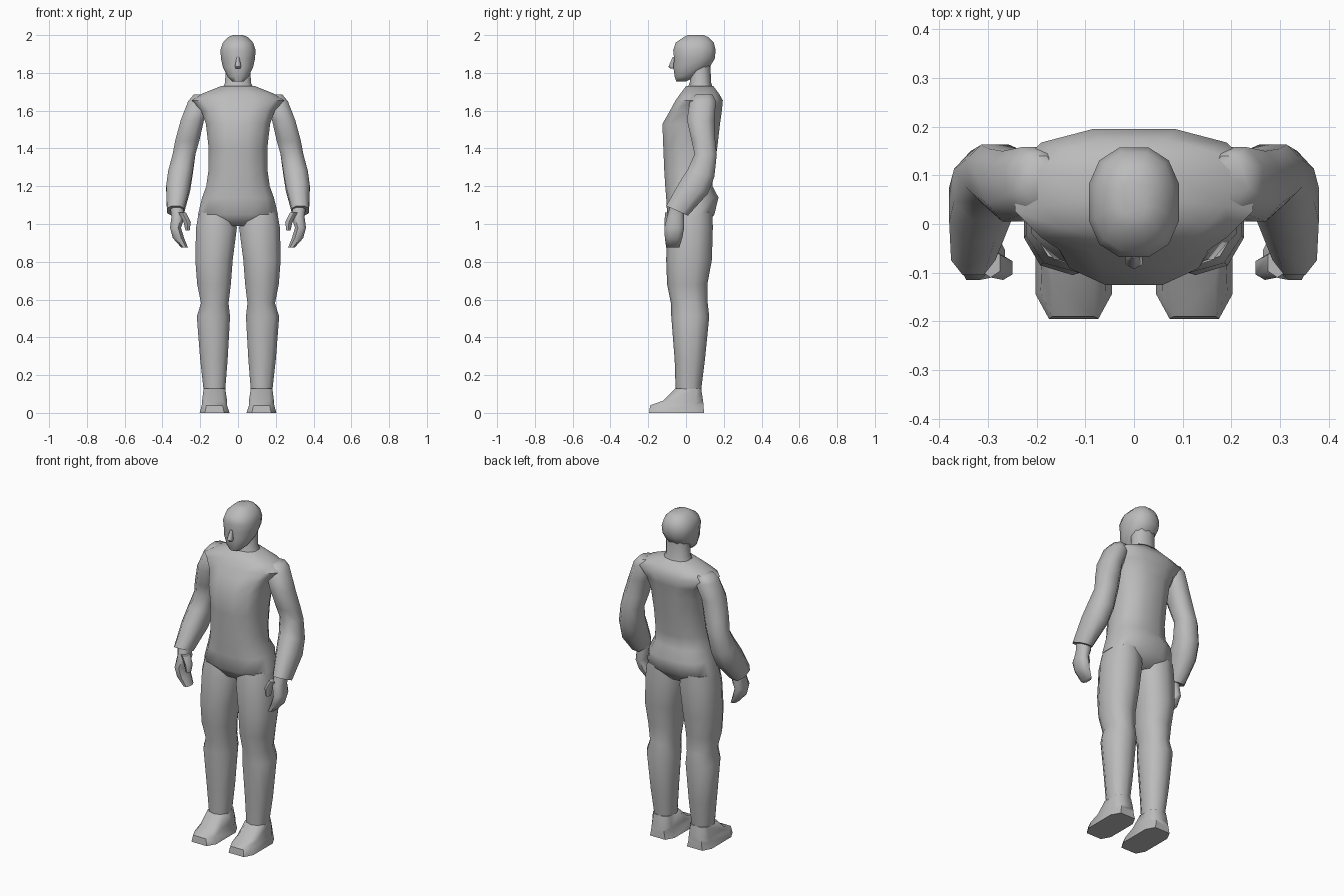
import bpy, bmesh
from math import cos, sin, pi, radians, copysign

cube = bpy.data.objects.get("Cube")
if cube:
    bpy.data.objects.remove(cube)

grey = bpy.data.materials.new("plain grey")
grey.use_nodes = True
colour = (0.5, 0.5, 0.5, 1)
grey.diffuse_color = colour
grey.node_tree.nodes["Principled BSDF"].inputs["Base Color"].default_value = colour


def signed_power(value, power):
    return copysign(abs(value) ** power, value)


def loft(name, rings, sides=10, power=0.85, side=1):
    """Skin horizontal rings given as (x min, x max, y min, y max, z, slope)."""
    bm = bmesh.new()
    loops = []
    for x0, x1, y0, y1, z, *slope in rings:
        tilt = slope[0] if slope else 0
        loop = []
        for i in range(sides):
            angle = 2 * pi * (i + 0.5) / sides
            dx = signed_power(cos(angle), power) / cos(pi / sides) ** power
            dy = signed_power(sin(angle), power)
            if sides % 4 == 0:
                dy /= cos(pi / sides) ** power
            dy *= (y1 - y0) / 2
            x = (x0 + x1) / 2 + dx * (x1 - x0) / 2
            loop.append(bm.verts.new((side * x, (y0 + y1) / 2 + dy, z + tilt * dy)))
        loops.append(loop)
    for low, high in zip(loops, loops[1:]):
        for i in range(sides):
            j = (i + 1) % sides
            bm.faces.new((low[i], low[j], high[j], high[i]))
    bm.faces.new(loops[0])
    bm.faces.new(loops[-1])
    bmesh.ops.recalc_face_normals(bm, faces=bm.faces)
    mesh = bpy.data.meshes.new(name)
    bm.to_mesh(mesh)
    bm.free()
    mesh.materials.append(grey)
    obj = bpy.data.objects.new(name, mesh)
    bpy.context.collection.objects.link(obj)
    bpy.ops.object.select_all(action="DESELECT")
    obj.select_set(True)
    bpy.context.view_layer.objects.active = obj
    bpy.ops.object.shade_smooth_by_angle(angle=radians(60))
    return obj


def centred(rows):
    return [(-w, w, *rest) for w, *rest in rows]


# Trunk from crotch to collar
loft("torso", centred([
    (.09, -.06, .1, .99), (.212, -.1, .15, 1.05), (.19, -.105, .172, 1.14),
    (.168, -.11, .14, 1.2), (.157, -.115, .145, 1.28), (.155, -.12, .165, 1.4),
    (.17, -.125, .18, 1.53), (.195, -.085, .19, 1.6), (.245, -.055, .195, 1.655),
    (.19, -.03, .175, 1.69), (.09, .0, .145, 1.73)]), sides=12, power=.8)

# Neck, head and nose
loft("neck", centred([
    (.09, .0, .15, 1.7), (.068, .02, .132, 1.75), (.066, .02, .13, 1.84)]))
loft("head", centred([
    (.03, -.052, .0, 1.755), (.055, -.06, .05, 1.78), (.08, -.067, .125, 1.83),
    (.09, -.063, .152, 1.875), (.093, -.068, .157, 1.92), (.08, -.055, .147, 1.96),
    (.052, -.01, .118, 1.99), (.025, .01, .09, 2.0)]), sides=12)
loft("nose", centred([
    (.012, -.083, -.05, 1.822), (.017, -.093, -.05, 1.833),
    (.006, -.07, -.05, 1.885)]), sides=6)

for side, label in ((1, "left"), (-1, "right")):
    # Leg running down into the shoe
    loft(label + "_leg", [
        (.02, .208, -.085, .14, 1.06), (.006, .222, -.1, .142, .98),
        (.028, .226, -.105, .137, .81), (.038, .216, -.1, .113, .68),
        (.05, .196, -.08, .115, .58), (.042, .218, -.078, .123, .51),
        (.055, .2, -.06, .1, .28), (.068, .182, -.055, .08, .12)], side=side)
    loft(label + "_foot", [
        (.045, .203, -.195, .095, 0), (.058, .192, -.19, .093, .04),
        (.058, .19, -.12, .09, .065), (.068, .182, -.055, .08, .13)],
        sides=8, power=.5, side=side)

    # Arm bent at the elbow, ending in a tilted cuff
    loft(label + "_arm", [
        (.16, .235, .05, .14, 1.685), (.14, .264, .02, .158, 1.65),
        (.18, .303, .005, .15, 1.55), (.205, .333, .03, .155, 1.44),
        (.225, .346, .045, .163, 1.37), (.24, .37, .01, .15, 1.27, -.3),
        (.253, .38, -.035, .115, 1.19, -.4), (.285, .376, -.105, .01, 1.07, -.45)],
        sides=8, side=side)

    # Hand with curled fingers and a separate thumb
    loft(label + "_hand", [
        (.29, .36, -.085, -.01, 1.09), (.282, .352, -.1, -.01, 1.04),
        (.302, .36, -.115, -.01, .98), (.285, .345, -.112, -.02, .925),
        (.265, .3, -.105, -.035, .875)], sides=8, side=side)
    loft(label + "_thumb", [
        (.275, .315, -.11, -.05, 1.06), (.25, .288, -.115, -.065, 1.01),
        (.256, .278, -.11, -.075, .965)], sides=6, side=side)
